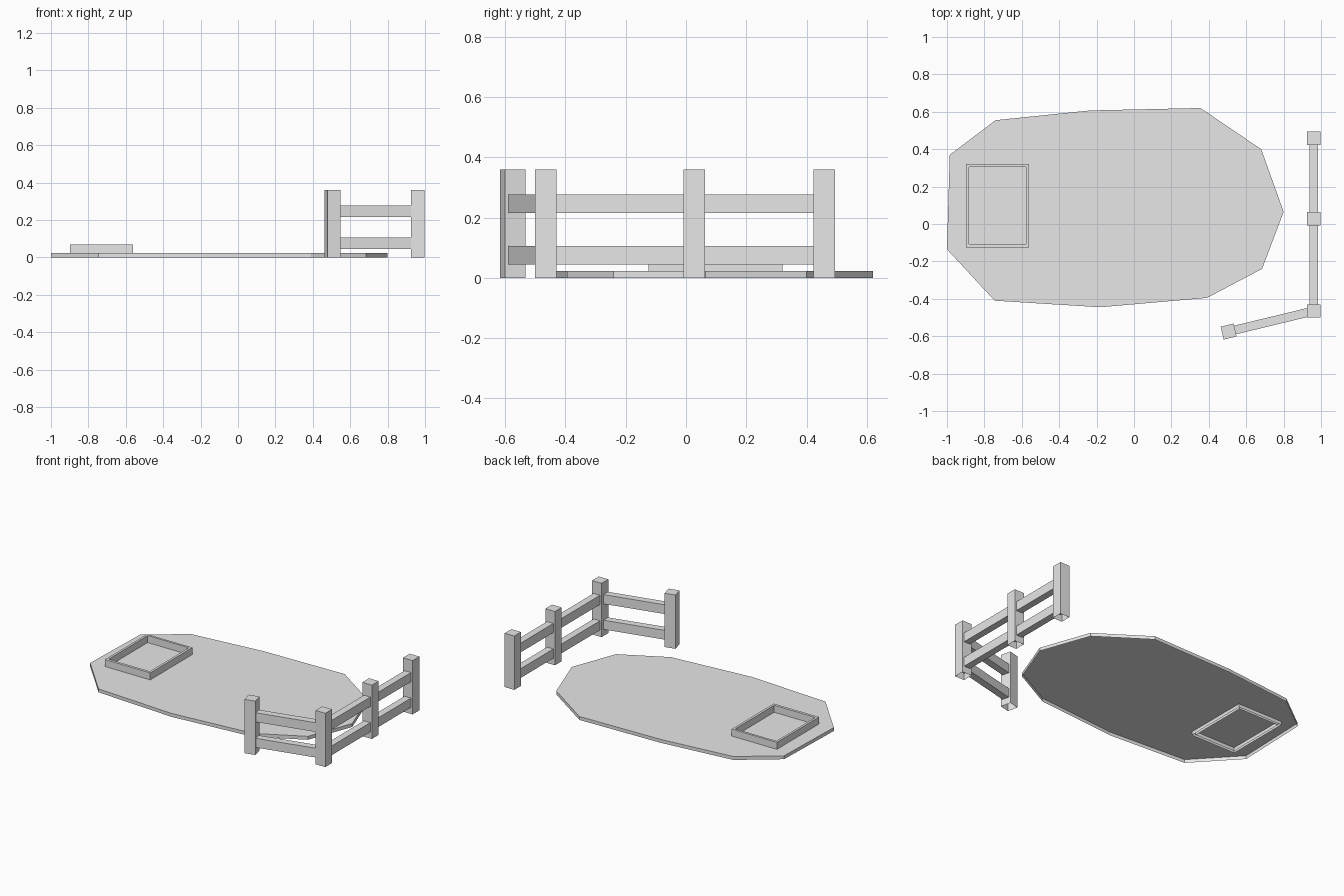
import bpy, bmesh
from math import atan2, hypot
from mathutils import Matrix, Vector

if "Cube" in bpy.data.objects:
    bpy.data.objects.remove(bpy.data.objects["Cube"], do_unlink=True)

grey = bpy.data.materials.new("plain_grey")
grey.use_nodes = True
grey.diffuse_color = (0.8, 0.8, 0.8, 1)
grey.node_tree.nodes["Principled BSDF"].inputs["Base Color"].default_value = (0.8, 0.8, 0.8, 1)


def finish(bm, name):
    mesh = bpy.data.meshes.new(name)
    bm.to_mesh(mesh)
    bm.free()
    mesh.materials.append(grey)
    obj = bpy.data.objects.new(name, mesh)
    bpy.context.collection.objects.link(obj)
    return obj


def box(name, size, centre, angle=0, open_bottom=False):
    bm = bmesh.new()
    bmesh.ops.create_cube(bm, size=1)
    if open_bottom:
        bottom = [f for f in bm.faces if f.normal.z < -0.5]
        bmesh.ops.delete(bm, geom=bottom, context='FACES_ONLY')
    bm.transform(Matrix.Translation(centre) @ Matrix.Rotation(angle, 4, 'Z')
                 @ Matrix.Diagonal((*size, 1)))
    return finish(bm, name)


def rect(x0, x1, y0, y1):
    return [(x0, y0), (x1, y0), (x1, y1), (x0, y1)]


def ring(bm, points, z):
    return [bm.verts.new((x, y, z)) for x, y in points]


def walls(bm, low, high):
    n = len(low)
    for i in range(n):
        j = (i + 1) % n
        bm.faces.new((low[i], low[j], high[j], high[i]))


# Ground patch: thin irregular plate, open underneath
outline = [(-1, -0.135), (-0.745, -0.41), (-0.18, -0.445), (0.39, -0.395),
           (0.685, -0.24), (0.8, 0.065), (0.68, 0.4), (0.355, 0.62),
           (-0.235, 0.607), (-0.74, 0.555), (-0.985, 0.37)]
bm = bmesh.new()
top = ring(bm, outline, 0.023)
walls(bm, ring(bm, outline, 0), top)
bm.faces.new(top)
finish(bm, "ground_patch")

# Square border: hollow walls that pass through the ground patch
outer = rect(-0.897, -0.562, -0.125, 0.32)
inner = rect(-0.882, -0.578, -0.107, 0.305)
bm = bmesh.new()
outer_top, inner_top = ring(bm, outer, 0.07), ring(bm, inner, 0.07)
walls(bm, ring(bm, outer, 0), outer_top)
walls(bm, inner_top, ring(bm, inner, 0))
walls(bm, outer_top, inner_top)
finish(bm, "square_border")

# Fence posts, the last one turned to follow its rails
posts = [Vector((0.961, 0.458)), Vector((0.961, 0.028)),
         Vector((0.961, -0.465)), Vector((0.506, -0.575))]
turn = posts[2] - posts[3]
HEIGHT = 0.36
for i, p in enumerate(posts):
    angle = atan2(turn.y, turn.x) if i == 3 else 0
    box(f"fence_post_{i + 1}", (0.071, 0.071, HEIGHT), (p.x, p.y, HEIGHT / 2),
        angle, open_bottom=True)

# Two rails along each straight run of fence
for run, a, b in (("long", posts[0], posts[2]), ("short", posts[2], posts[3])):
    d, mid = b - a, (a + b) / 2
    for level, z in (("lower", 0.075), ("upper", 0.246)):
        box(f"{run}_{level}_rail", (hypot(d.x, d.y), 0.047, 0.062),
            (mid.x, mid.y, z), atan2(d.y, d.x))
